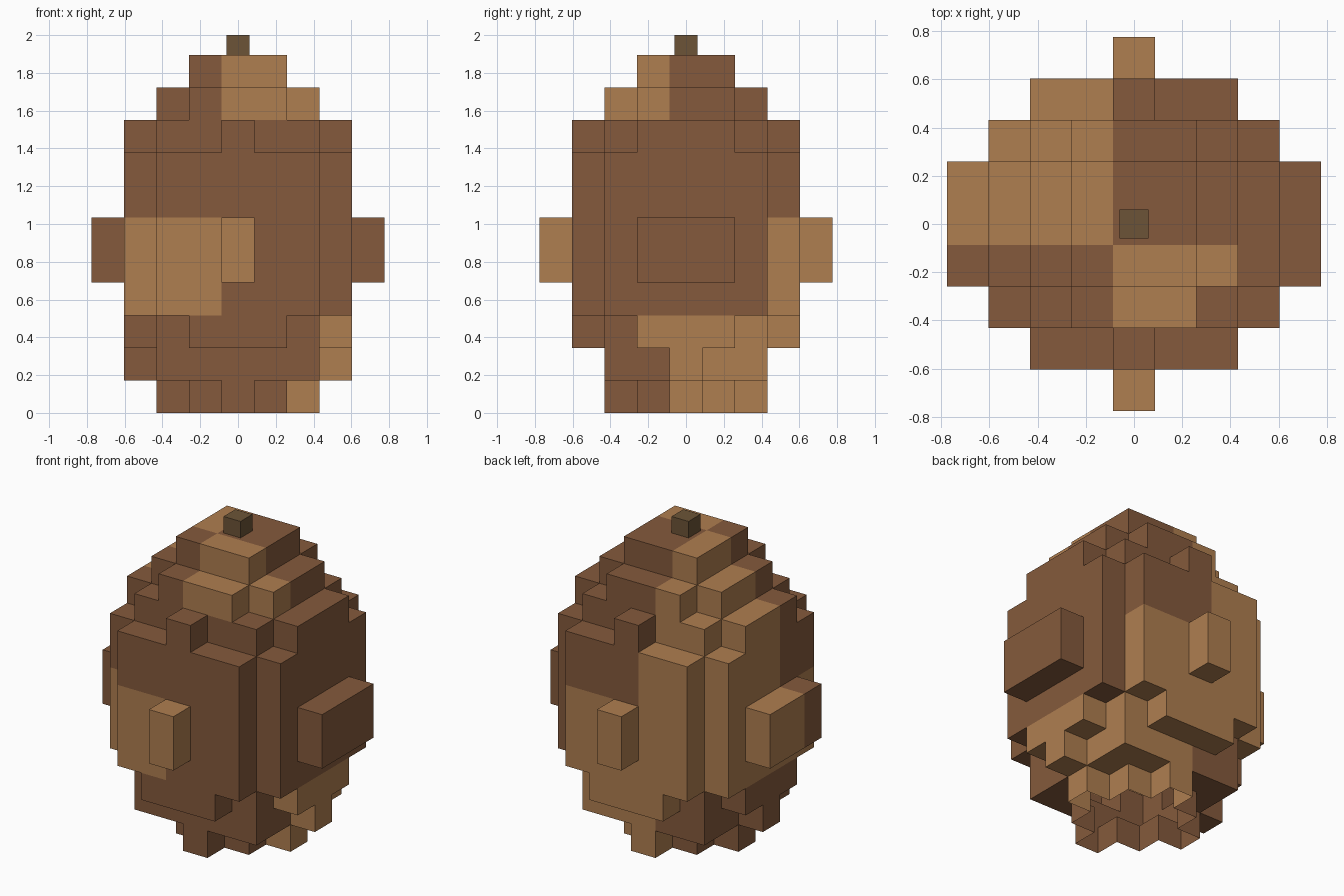
import bpy, bmesh
from mathutils import Vector

if "Cube" in bpy.data.objects:
    bpy.data.objects.remove(bpy.data.objects["Cube"])

U = 2 / 11.61          # edge of one block
LAYERS = 11


def material(name, rgb):
    m = bpy.data.materials.new(name)
    lin = [((c / 255 + 0.055) / 1.055) ** 2.4 for c in rgb]
    m.diffuse_color = (*lin, 1)
    m.use_nodes = True
    m.node_tree.nodes["Principled BSDF"].inputs["Base Color"].default_value = m.diffuse_color
    return m


dark = material("dark_brown", (133, 90, 60))
light = material("light_brown", (175, 126, 80))
olive = material("stem_brown", (108, 84, 55))


def solid(x, y, k):
    """Stepped egg: is there a block at column x, y in layer k?"""
    a, b = abs(x), abs(y)
    core = a <= 2 and b <= 2
    if k == 0:
        return (a <= 1 and b <= 1) or a + b == 2 and a * b == 0
    if k == 1:
        return core or (a == 3 and b == 0)
    if k == 2:
        return core or (a == 3 and b <= 1) or (b == 3 and a <= 1)
    if k <= 7:
        body = a <= 3 and b <= 3 and a + b < 6
        knob = k in (4, 5) and ((a == 4 and b <= 1) or (b == 4 and a == 0))
        return body or knob
    if k == 8:
        return core or (a == 3 and b <= 1) or (b == 3 and a == 0)
    if k == 9:
        return core and a + b < 4
    return k == 10 and a <= 1 and b <= 1


def is_light(x, y, k):
    """Patchwork of light and dark shell areas."""
    if abs(y) == 4:                       # front and back knobs
        return True
    if abs(x) == 4:                       # side knobs
        return x < 0 and y >= 0
    if k <= 1:
        return x >= 0 and y >= 0
    if k == 2:
        return y >= 3 or (x >= 0 and y >= -1)
    if k <= 5:
        return x < 0 or y >= 3
    if k <= 8:
        return x < 0 and y >= 0
    return (x < 0) != (y < 0)


def block_faces(bm, cell, get_vert):
    """Add the exposed faces of one block."""
    x, y, k = cell
    for axis in range(3):
        for side in (-1, 1):
            n = [x, y, k]
            n[axis] += side
            if solid(*n):
                continue
            u, v = (axis + 1) % 3, (axis + 2) % 3
            corners = []
            for du, dv in ((0, 0), (1, 0), (1, 1), (0, 1)):
                c = [x, y, k]
                c[axis] += side > 0
                c[u] += du
                c[v] += dv
                corners.append(get_vert(tuple(c)))
            if side < 0:
                corners.reverse()
            f = bm.faces.new(corners)
            f.material_index = int(is_light(x, y, k))


def finish(bm, name, mats):
    me = bpy.data.meshes.new(name)
    bm.to_mesh(me)
    bm.free()
    for m in mats:
        me.materials.append(m)
    ob = bpy.data.objects.new(name, me)
    bpy.context.collection.objects.link(ob)


# Egg shell
bm = bmesh.new()
verts = {}


def get_vert(c):
    if c not in verts:
        verts[c] = bm.verts.new(((c[0] - 0.5) * U, (c[1] - 0.5) * U, c[2] * U))
    return verts[c]


for k in range(LAYERS):
    for x in range(-4, 5):
        for y in range(-4, 5):
            if solid(x, y, k):
                block_faces(bm, (x, y, k), get_vert)
finish(bm, "egg_shell", [dark, light])

# Stem on top
bm = bmesh.new()
bmesh.ops.create_cube(bm, size=1)
bottom, top = LAYERS * U, 2.0
for v in bm.verts:
    v.co = Vector((v.co.x * 0.12, v.co.y * 0.12, top if v.co.z > 0 else bottom))
finish(bm, "stem", [olive])
